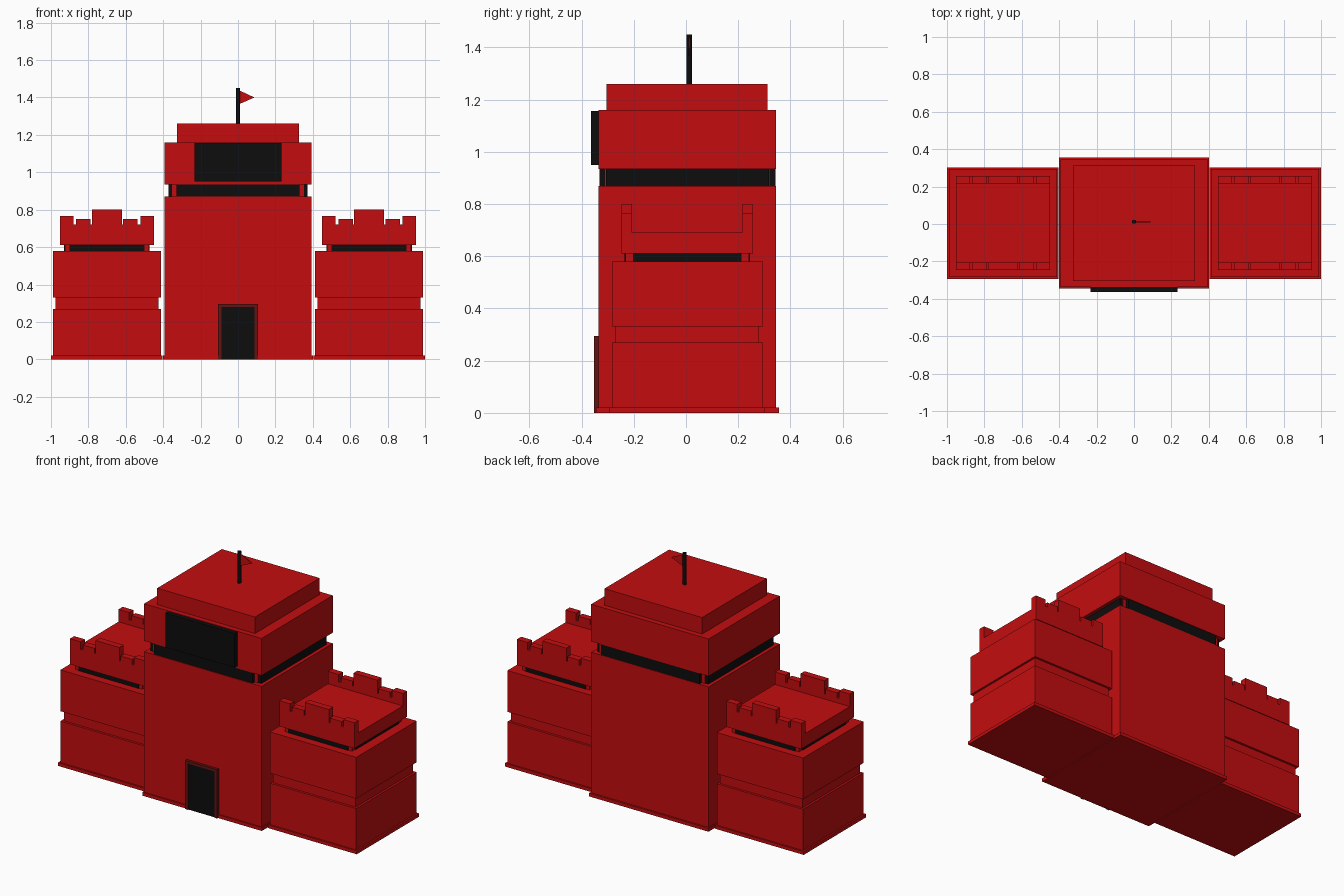
import bpy
import bmesh
from mathutils import Matrix, Vector

default_cube = bpy.data.objects.get("Cube")
if default_cube:
    bpy.data.objects.remove(default_cube, do_unlink=True)


def make_material(name, red, green, blue):
    material = bpy.data.materials.new(name)
    material.use_nodes = True
    colour = (red, green, blue, 1)
    material.diffuse_color = colour
    material.node_tree.nodes["Principled BSDF"].inputs["Base Color"].default_value = colour
    return material


RED = make_material("castle red", 0.55, 0.004, 0.005)
DARK_RED = make_material("dark red", 0.13, 0.006, 0.006)
BLACK = make_material("black", 0.004, 0.004, 0.004)


def finish(name, bm, material):
    bmesh.ops.recalc_face_normals(bm, faces=bm.faces)
    mesh = bpy.data.meshes.new(name)
    bm.to_mesh(mesh)
    bm.free()
    mesh.materials.append(material)
    part = bpy.data.objects.new(name, mesh)
    bpy.context.collection.objects.link(part)
    return part


def box(name, x, y, z, material=RED):
    """Box from (low, high) ranges on each axis."""
    low, high = (Vector(corner) for corner in zip(x, y, z))
    bm = bmesh.new()
    place = Matrix.Translation((low + high) / 2) @ Matrix.Diagonal((*(high - low), 1))
    bmesh.ops.create_cube(bm, size=1, matrix=place)
    return finish(name, bm, material)


def around(centre, half):
    return centre - half, centre + half


def window_band(name, x, y, z, half_x, half_y, proud):
    """Red core with a black strip on each of its four sides."""
    box(name + "_core", x, y, z)
    middle_x, middle_y = sum(x) / 2, sum(y) / 2
    for side, label in ((0, "low"), (1, "high")):
        out = proud if side else -proud
        box(f"{name}_strip_y_{label}", around(middle_x, half_x),
            sorted((y[side], y[side] + out)), z, BLACK)
        box(f"{name}_strip_x_{label}", sorted((x[side], x[side] + out)),
            around(middle_y, half_y), z, BLACK)


# Central keep
KEEP_X = around(0, 0.393)
KEEP_Y = (-0.336, 0.345)
box("keep_base", around(0, 0.4), (-0.344, 0.356), (0, 0.02))
box("keep_body", KEEP_X, KEEP_Y, (0.02, 0.87))
window_band("keep_windows", around(0, 0.352), (-0.312, 0.322), (0.87, 0.935), 0.33, 0.312, 0.02)
box("keep_upper", KEEP_X, KEEP_Y, (0.935, 1.16))
box("keep_roof", around(0, 0.327), (-0.305, 0.313), (1.16, 1.26))
box("front_panel", around(0, 0.232), (-0.363, -0.336), (0.95, 1.157), BLACK)

# Door and its frame
FRAME_Y = (-0.352, -0.336)
for label, side in (("right", -1), ("left", 1)):
    box("door_jamb_" + label, sorted((side * 0.088, side * 0.107)), FRAME_Y, (0, 0.295), DARK_RED)
box("door_lintel", around(0, 0.088), FRAME_Y, (0.28, 0.295), DARK_RED)
box("door", around(0, 0.088), (-0.347, -0.336), (0, 0.28), BLACK)

# Flagpole and pennant
bm = bmesh.new()
bmesh.ops.create_cone(bm, cap_ends=True, segments=12, radius1=0.011, radius2=0.011,
                      depth=0.19, matrix=Matrix.Translation((0, 0.012, 1.355)))
finish("flagpole", bm, BLACK)
bm = bmesh.new()
pennant = bm.faces.new([bm.verts.new((x, 0.009, z))
                        for x, z in ((0.008, 1.365), (0.088, 1.4), (0.008, 1.437))])
extruded = bmesh.ops.extrude_face_region(bm, geom=[pennant])["geom"]
bmesh.ops.translate(bm, vec=(0, 0.006, 0),
                    verts=[v for v in extruded if isinstance(v, bmesh.types.BMVert)])
finish("flag", bm, RED)

# Side towers
TOWER_Y = 0.005
for label, side in (("right", -1), ("left", 1)):
    name = label + "_tower"
    middle = side * 0.701
    block_x, block_y = around(middle, 0.289), around(TOWER_Y, 0.289)
    box(name + "_base", around(side * 0.7025, 0.2975), around(TOWER_Y, 0.298), (0, 0.02))
    box(name + "_lower", block_x, block_y, (0.02, 0.27))
    box(name + "_groove", around(middle, 0.276), around(TOWER_Y, 0.275), (0.27, 0.33))
    box(name + "_upper", block_x, block_y, (0.33, 0.58))
    window_band(name + "_windows", around(middle, 0.225), around(TOWER_Y, 0.237),
                (0.58, 0.61), 0.2, 0.208, 0.004)
    box(name + "_deck", around(middle, 0.251), around(TOWER_Y, 0.252), (0.61, 0.69))

    # Battlements along the front and back edges
    for edge, facing in (("front", -1), ("back", 1)):
        wall_y = around(TOWER_Y + facing * 0.232, 0.02)
        wall = f"{name}_{edge}"
        box(wall + "_parapet", around(middle, 0.251), wall_y, (0.69, 0.72))
        box(wall + "_merlon_middle", around(middle, 0.08), wall_y, (0.72, 0.8))
        for end, way in (("a", -1), ("b", 1)):
            box(f"{wall}_merlon_low_{end}", around(middle + way * 0.126, 0.039), wall_y, (0.72, 0.75))
            box(f"{wall}_merlon_end_{end}", around(middle + way * 0.215, 0.036), wall_y, (0.72, 0.765))
